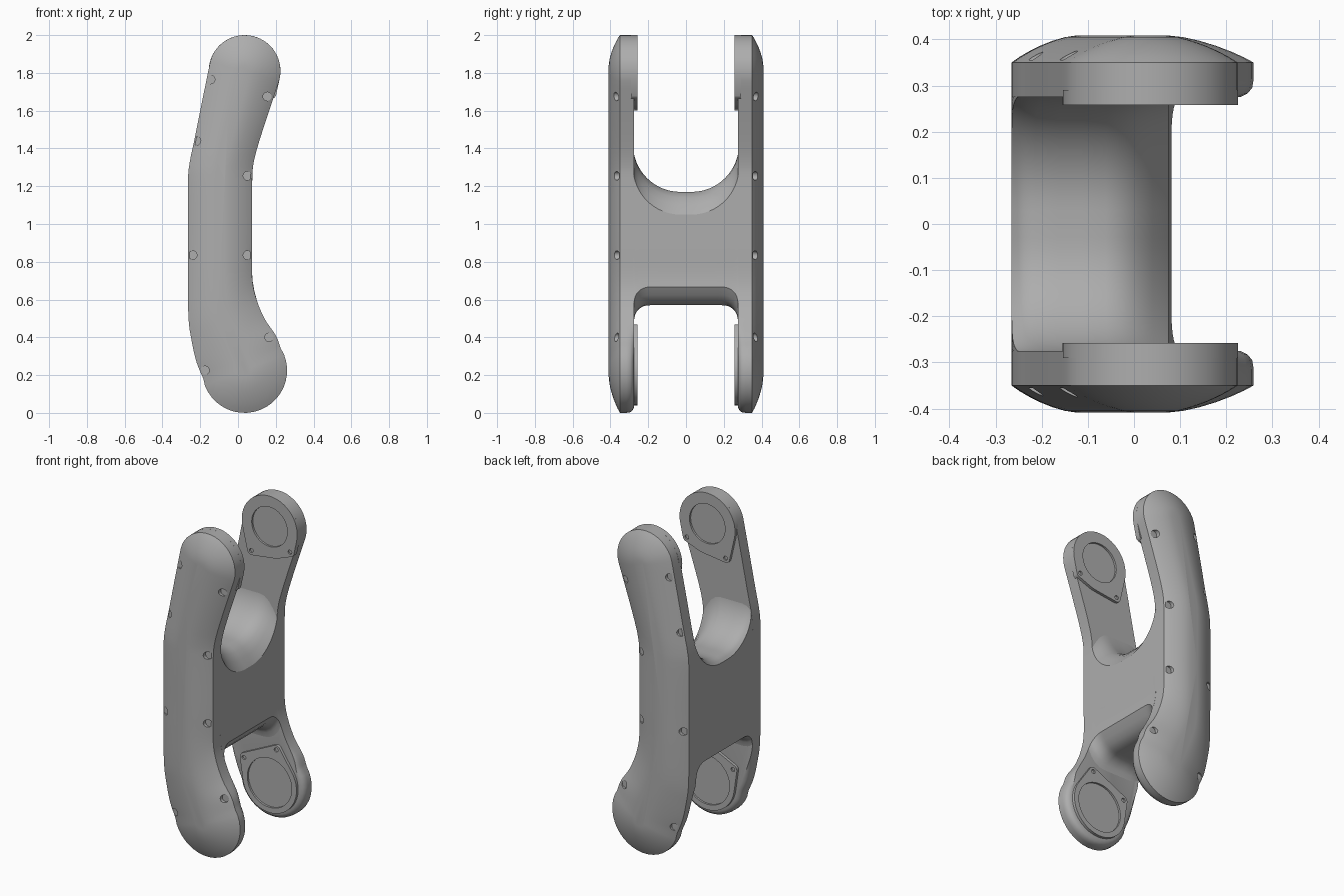
import bpy, bmesh
from math import sin, cos, radians, sqrt
from mathutils import Vector, Matrix

cube = bpy.data.objects.get("Cube")
if cube:
    bpy.data.objects.remove(cube)

GREY = (0.42, 0.42, 0.42, 1)
grey = bpy.data.materials.new("plain_grey")
grey.use_nodes = True
grey.diffuse_color = GREY
grey.node_tree.nodes["Principled BSDF"].inputs["Base Color"].default_value = GREY


def add_object(name, bm):
    bmesh.ops.recalc_face_normals(bm, faces=bm.faces)
    mesh = bpy.data.meshes.new(name)
    bm.to_mesh(mesh)
    bm.free()
    mesh.materials.append(grey)
    obj = bpy.data.objects.new(name, mesh)
    bpy.context.collection.objects.link(obj)
    return obj


def activate(obj):
    bpy.ops.object.select_all(action="DESELECT")
    obj.select_set(True)
    bpy.context.view_layer.objects.active = obj


def smooth(obj):
    activate(obj)
    bpy.ops.object.shade_smooth_by_angle(angle=radians(32))


def loft(name, rings):
    """Closed skin through equal-length rings, capped at both ends."""
    bm = bmesh.new()
    rows = [[bm.verts.new(p) for p in ring] for ring in rings]
    for a, b in zip(rows, rows[1:]):
        for i in range(len(a)):
            bm.faces.new((a[i - 1], a[i], b[i], b[i - 1]))
    bm.faces.new(rows[0])
    bm.faces.new(rows[-1])
    return add_object(name, bm)


def cut_holes(obj, holes):
    """Cut round pockets (x, z, radius, y from, y to)."""
    bm = bmesh.new()
    for x, z, r, y0, y1 in holes:
        place = Matrix.Translation((x, (y0 + y1) / 2, z)) @ Matrix.Rotation(radians(90), 4, "X")
        bmesh.ops.create_cone(bm, cap_ends=True, segments=16 if r < 0.05 else 48,
                              radius1=r, radius2=r, depth=abs(y1 - y0), matrix=place)
    cutter = add_object("hole_cutter", bm)
    cutter.hide_render = True
    mod = obj.modifiers.new("holes", "BOOLEAN")
    mod.operation, mod.solver, mod.object = "DIFFERENCE", "EXACT", cutter
    activate(obj)
    bpy.ops.object.modifier_apply(modifier=mod.name)
    bpy.data.objects.remove(cutter)


def spline(points, steps=4):
    """Smooth curve through the points."""
    pts = [Vector(p) for p in points]
    pts = [2 * pts[0] - pts[1]] + pts + [2 * pts[-1] - pts[-2]]
    out = []
    for a, b, c, d in zip(pts, pts[1:], pts[2:], pts[3:]):
        for k in range(steps):
            t = k / steps
            out.append(0.5 * (2 * b + (c - a) * t + (2 * a - 5 * b + 4 * c - d) * t * t
                              + (3 * b - a - 3 * c + d) * t ** 3))
    return out + [pts[-2]]


def arc(centre, r, a0, a1, n):
    return [centre + r * Vector((cos(radians(a0 + (a1 - a0) * i / n)),
                                 sin(radians(a0 + (a1 - a0) * i / n)))) for i in range(1, n)]


# Side outline of the link: left and right edges, top to bottom, in x and z
left = spline([(-.147, 1.86), (-.19, 1.65), (-.23, 1.45), (-.255, 1.33), (-.265, 1.22), (-.265, .9),
               (-.265, .72), (-.262, .5), (-.245, .38), (-.22, .27), (-.183, .18)])
right = spline([(.217, 1.755), (.165, 1.60), (.11, 1.43), (.082, 1.32), (.075, 1.22), (.075, .9),
                (.075, .72), (.095, .61), (.14, .50), (.20, .41), (.226, .342)])
top_c, low_c = Vector((.035, 1.81)), Vector((.035, .225))
top_arc = arc(top_c, .19, 164, -17, 20)
low_arc = arc(low_c, .225, 31, -168, 22)
spine = [(a + b) / 2 for a, b in zip(left, right)]
spine[0], spine[-1] = top_c, low_c
outline = top_arc + right + low_arc + left[::-1]
centres = [top_c] * len(top_arc) + spine + [low_c] * len(low_arc) + spine[::-1]


def arm_ring(y, inset, only_low=False):
    ring = []
    for p, c in zip(outline, centres):
        w = min(1, max(0, (.48 - p.y) / .2)) if only_low else 1
        q = c + (p - c) * (1 - inset * w)
        ring.append((q.x, y, q.y))
    return ring


# Web joining the arms, with saddle-shaped upper and lower openings
def edge_x(edge, z):
    for a, b in zip(edge, edge[1:]):
        if b.y <= z <= a.y:
            return a.x + (b.x - a.x) * (a.y - z) / max(a.y - b.y, 1e-6)
    return edge[-1].x


def web_point(u, y, z):
    a, b = edge_x(left, z), edge_x(right, z)
    return (a + (b - a) * u, y, z)


def rollover(u):
    return .12 * max(0, (u - .6) / .4) ** 2 + .03 * max(0, (.15 - u) / .15) ** 2


def corner(t, flat, r):
    d = min(r, max(0, t - flat))
    return r - sqrt(r * r - d * d)


def web_ring(y):
    t = abs(y)
    hi = 1.17 + corner(t, .03, .25)
    lo = .57 - corner(t, .195, .08)
    us = [0, .04, .08, .15, .3, .45, .6, .7, .8, .9, 1]
    steps = [i / 14 for i in range(1, 14)]
    top = [web_point(u, y, hi - rollover(u)) for u in us]
    low = [web_point(u, y, lo + rollover(u) * .8) for u in us]
    down = [web_point(1, y, top[-1][2] + (low[-1][2] - top[-1][2]) * s) for s in steps]
    up = [web_point(0, y, low[0][2] + (top[0][2] - low[0][2]) * s) for s in steps]
    return top + down + low[::-1] + up


half = [.03 + .25 * sin(radians(90 * i / 16)) for i in range(17)]
smooth(loft("web", [web_ring(y) for y in [-h for h in half[::-1]] + half]))

# Recessed holes along the domed outer face
screw_spots = [(-.145, 1.765), (.155, 1.675), (-.22, 1.44), (.05, 1.255),
               (-.24, .835), (.05, .835), (.165, .40), (-.175, .225)]


def joint_pad(name, s, centre, r, recess, ears):
    """Flat joint cover with a round recess and two screw ears."""
    bm = bmesh.new()
    for c, rad, n in [(centre, r, 56)] + [(Vector(e), .028, 16) for e in ears]:
        for p in arc(c, rad, 0, 360, n) + [c + Vector((rad, 0))]:
            for y in (.258, .29):
                bm.verts.new((p.x, s * y, p.y))
    bmesh.ops.convex_hull(bm, input=bm.verts)
    bmesh.ops.dissolve_limit(bm, angle_limit=radians(1), verts=bm.verts, edges=bm.edges)
    pad = add_object(name, bm)
    cut_holes(pad, [(centre.x, centre.y, recess, s * .24, s * .27)]
              + [(x, z, .013, s * .24, s * .268) for x, z in ears])
    smooth(pad)


# Two arms with domed outer faces and a joint pad at each end
for s, side in ((-1, "front"), (1, "back")):
    inner = [arm_ring(s * y, i, True) for y, i in ((.275, .13), (.283, .06), (.295, .015), (.315, 0))]
    outer = [arm_ring(s * y, i) for y, i in
             ((.35, 0), (.362, .1), (.374, .22), (.386, .36), (.397, .52), (.405, .68), (.409, .84))]
    arm = loft(side + "_arm", inner + outer)
    cut_holes(arm, [(x, z, .023, s * .356, s * .45) for x, z in screw_spots])
    smooth(arm)
    joint_pad(side + "_upper_joint_pad", s, top_c, .19, .122, [(-.09, 1.63), (.175, 1.69)])
    joint_pad(side + "_lower_joint_pad", s, low_c, .185, .152, [(-.14, .335), (.08, .44)])
